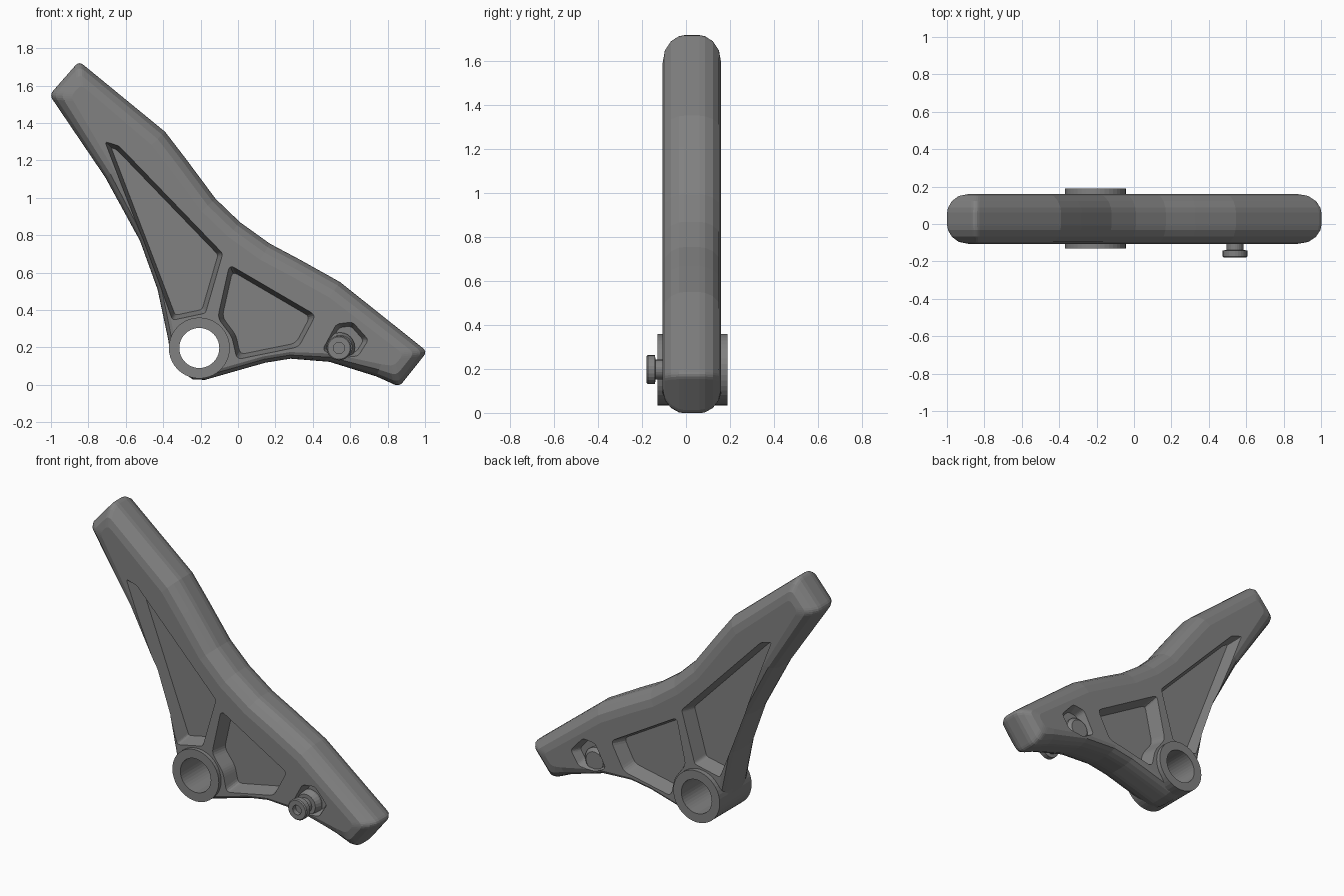
import bpy, bmesh, math
from mathutils import Vector

if "Cube" in bpy.data.objects:
    bpy.data.objects.remove(bpy.data.objects["Cube"])

MID = 0.027  # centre plane of the plate in y


def make_object(name, bm):
    bmesh.ops.recalc_face_normals(bm, faces=bm.faces)
    me = bpy.data.meshes.new(name)
    bm.to_mesh(me)
    bm.free()
    ob = bpy.data.objects.new(name, me)
    bpy.context.collection.objects.link(ob)
    return ob


def activate(ob):
    bpy.ops.object.select_all(action='DESELECT')
    ob.select_set(True)
    bpy.context.view_layer.objects.active = ob


def inset(pts, d, weights=None):
    """Move a closed x/z outline inwards by d (mitred corners)."""
    n = len(pts)
    area = sum(pts[i - 1][0] * pts[i][1] - pts[i][0] * pts[i - 1][1] for i in range(n))
    s = 1 if area > 0 else -1
    out = []
    for i in range(n):
        p = Vector(pts[i])
        a = (p - Vector(pts[i - 1])).normalized()
        b = (Vector(pts[(i + 1) % n]) - p).normalized()
        na, nb = Vector((-a.y, a.x)) * s, Vector((-b.y, b.x)) * s
        m = (na + nb).normalized()
        k = d * (weights[i] if weights else 1)
        out.append(p + m * k / max(m.dot(na), 0.5))
    return out


def rounded(pts, r, steps=4):
    """Round the corners of an outline; r is one radius or one per corner."""
    out = []
    for i in range(len(pts)):
        ri = r[i] if isinstance(r, list) else r
        p, q, t = (Vector(pts[j % len(pts)]) for j in (i, i - 1, i + 1))
        if not ri:
            out.append(p)
            continue
        a, b = p + (q - p).normalized() * ri, p + (t - p).normalized() * ri
        for k in range(steps + 1):
            u = k / steps
            out.append(a * (1 - u) ** 2 + p * 2 * u * (1 - u) + b * u * u)
    return out


def loft(name, pts, layers, r, weights=None):
    """Stack insets of an outline along y; layers are (inset, y)."""
    bm = bmesh.new()
    rings = [[bm.verts.new((p[0], y, p[1])) for p in rounded(inset(pts, d, weights), r)]
             for d, y in layers]
    n = len(rings[0])
    for r0, r1 in zip(rings, rings[1:]):
        for i in range(n):
            bm.faces.new((r0[i], r0[(i + 1) % n], r1[(i + 1) % n], r1[i]))
    bm.faces.new(rings[0])
    bm.faces.new(rings[-1])
    return make_object(name, bm)


def lathe(name, x, z, profile, n=32, ring=False):
    """Revolve (radius, y) points about a y axis through x, z."""
    bm = bmesh.new()
    rings = [[bm.verts.new((x + r * math.cos(math.tau * i / n), y,
                            z + r * math.sin(math.tau * i / n))) for i in range(n)]
             for r, y in profile]
    pairs = list(zip(rings, rings[1:])) + ([(rings[-1], rings[0])] if ring else [])
    for r0, r1 in pairs:
        for i in range(n):
            bm.faces.new((r0[i], r0[(i + 1) % n], r1[(i + 1) % n], r1[i]))
    if not ring:
        bm.faces.new(rings[0])
        bm.faces.new(rings[-1])
    return make_object(name, bm)


def cut(ob, cutter):
    activate(ob)
    m = ob.modifiers.new("cut", 'BOOLEAN')
    m.operation, m.solver, m.object = 'DIFFERENCE', 'EXACT', cutter
    bpy.ops.object.modifier_apply(modifier=m.name)
    bpy.data.objects.remove(cutter)


# Main plate: x, z, edge rounding weight, corner radius
outline = [
    (-0.85, 1.73, .9, .03), (-0.39, 1.353, 1, 0), (-0.28, 1.21, 1, 0),
    (-0.12, 0.995, 1, 0), (0.01, 0.87, 1, 0), (0.17, 0.755, 1, 0), (0.33, 0.67, 1, 0),
    (0.545, 0.55, 1, 0), (1.012, 0.178, .9, .03), (0.862, -0.01, .9, .03),
    (0.74, 0.045, .7, 0), (0.49, 0.123, .45, 0), (0.28, 0.14, .35, 0),
    (0.144, 0.118, .35, 0), (-0.176, 0.027, .35, 0), (-0.24, 0.028, .35, 0), (-0.31, 0.075, .35, 0),
    (-0.358, 0.14, .35, 0), (-0.374, 0.246, .35, 0), (-0.43, 0.51, .4, 0), (-0.524, 0.77, .45, 0),
    (-0.71, 1.11, .6, 0), (-1.008, 1.55, .9, .03)]
section = [(0.10, 0.133), (0.055, 0.123), (0.022, 0.095), (0.004, 0.06), (0, 0.035)]
layers = [(d, MID - h) for d, h in section] + [(d, MID + h) for d, h in reversed(section)]
plate = loft("plate", [p[:2] for p in outline], layers,
             [p[3] for p in outline], [p[2] for p in outline])

# Tapered pockets on both faces: outline, corner radius, half web thickness
pockets = [
    ([(-0.70, 1.29), (-0.64, 1.27), (-0.09, 0.70), (-0.18, 0.39), (-0.345, 0.355)], 0.015, 0.04),
    ([(-0.04, 0.63), (0.405, 0.37), (0.32, 0.21), (0.0, 0.145), (-0.025, 0.26), (-0.10, 0.36)], 0.03, 0.04),
    ([(0.46, 0.19), (0.53, 0.32), (0.61, 0.33), (0.69, 0.24), (0.64, 0.16), (0.53, 0.15)], 0.02, 0.075)]
for shape, r, web in pockets:
    for s in (-1, 1):
        cut(plate, loft("pocket_cutter", shape,
                        [(0.015, MID + s * web), (-0.012, MID + s * 0.15)], r))
cut(plate, lathe("bore_cutter", -0.207, 0.197, [(0.13, -0.3), (0.13, 0.3)]))

# Pivot bushing with through hole
bushing = lathe("pivot_bushing", -0.207, 0.197,
                [(0.107, -0.13), (0.163, -0.13), (0.163, 0.19), (0.107, 0.19)], 40, True)

# Boss and headed pin
boss = lathe("pin_boss", 0.545, 0.2, [(0.065, -0.095), (0.08, -0.06), (0.08, 0.12), (0.06, 0.14)], 24)
pin = lathe("pin", 0.54, 0.197,
            [(0.03, -0.15), (0.03, -0.18), (0.06, -0.18), (0.066, -0.174), (0.066, -0.142),
             (0.045, -0.138), (0.045, -0.08)], 24)

# Dark grey finish, flat faces throughout
grey = bpy.data.materials.new("dark_grey")
grey.diffuse_color = (0.22, 0.22, 0.22, 1)
grey.use_nodes = True
grey.node_tree.nodes["Principled BSDF"].inputs["Base Color"].default_value = grey.diffuse_color
for ob in (plate, bushing, boss, pin):
    ob.data.shade_flat()
    ob.data.materials.clear()
    ob.data.materials.append(grey)
